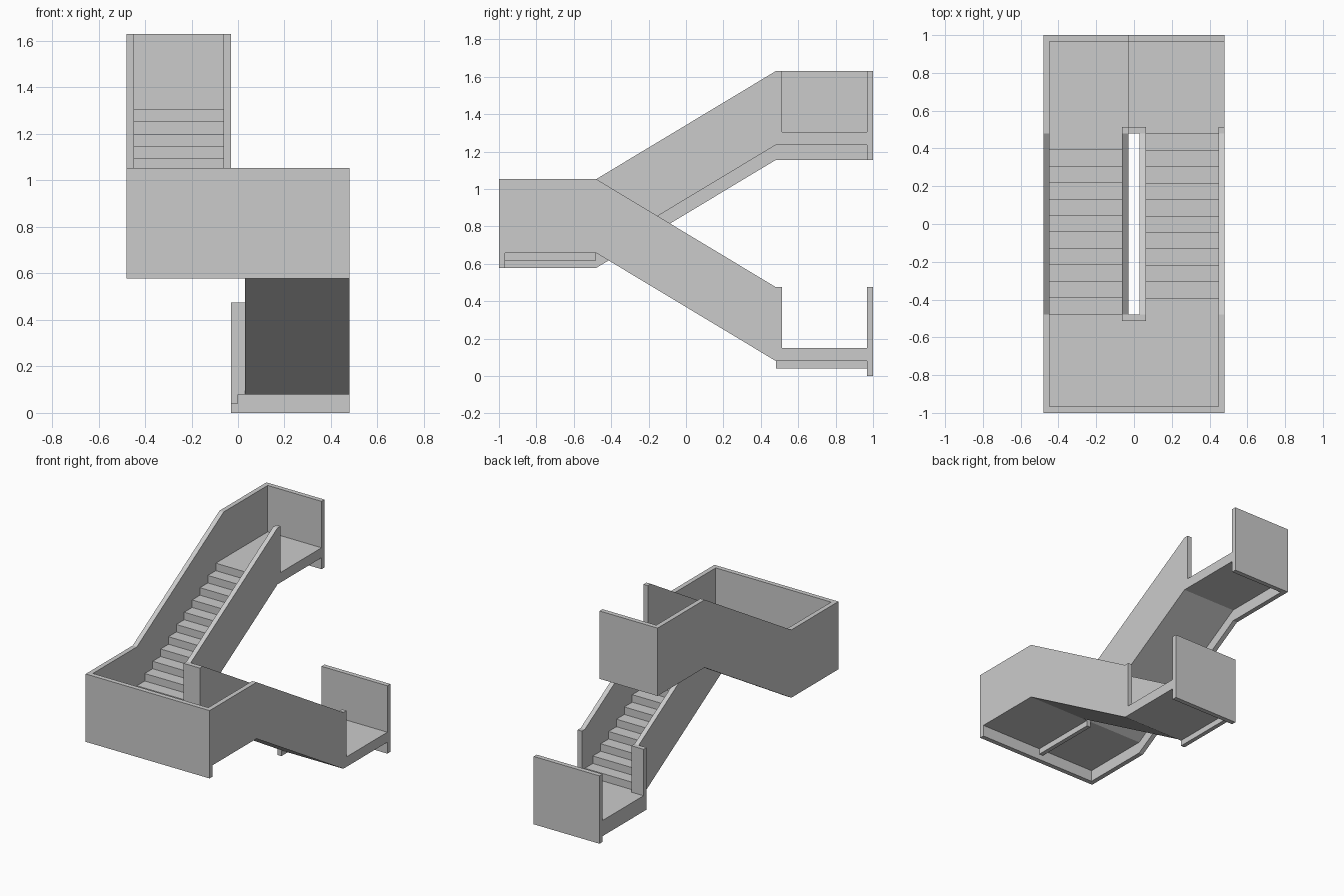
import bpy, bmesh

if "Cube" in bpy.data.objects:
    bpy.data.objects.remove(bpy.data.objects["Cube"])

# Shared dimensions
W, E, F, T = 0.48, 0.03, 0.48, 0.033      # half width, half well, half flight, wall thickness
IN, YI = W - T, 1 - T                     # inner faces of side and end walls
STEPS = 11
LOW, MID, TOP = 0.15, 0.7275, 1.305       # landing levels
SOFFIT, LIP, RAIL, BEAM = -0.07, -0.15, 0.325, -0.11   # offsets from level


def extrude(name, x0, x1, profile):
    """Extrude a (y, z) profile from x0 to x1."""
    bm = bmesh.new()
    face = bm.faces.new([bm.verts.new((x0, y, z)) for y, z in profile])
    res = bmesh.ops.extrude_face_region(bm, geom=[face])
    verts = [v for v in res["geom"] if isinstance(v, bmesh.types.BMVert)]
    bmesh.ops.translate(bm, verts=verts, vec=(x1 - x0, 0, 0))
    bmesh.ops.recalc_face_normals(bm, faces=bm.faces[:])
    mesh = bpy.data.meshes.new(name)
    bm.to_mesh(mesh)
    bm.free()
    obj = bpy.data.objects.new(name, mesh)
    bpy.context.collection.objects.link(obj)
    return obj


def box(name, x0, x1, y0, y1, z0, z1):
    return extrude(name, x0, x1, [(y0, z0), (y1, z0), (y1, z1), (y0, z1)])


def flight(name, x0, x1, s, z0, z1):
    """Stepped top with a sloping underside; s is the climbing direction in y."""
    run, rise = 2 * F / STEPS, (z1 - z0) / STEPS
    pts = [(-s * F, z0 + SOFFIT)]
    for k in range(STEPS):
        y = s * (k * run - F)
        pts += [(y, z0 + k * rise), (y, z0 + (k + 1) * rise)]
    pts += [(s * F, z1), (s * F, z1 + SOFFIT)]
    extrude(name, x0, x1, pts)


# Stair flights
flight("lower_flight", E + T, IN, -1, LOW, MID)
flight("upper_flight", -IN, -E - T, 1, MID, TOP)

# Landing slabs
box("lower_landing", -E, W, F, YI, LOW + SOFFIT, LOW)
box("middle_landing", -IN, IN, -YI, -F, MID + SOFFIT, MID)
box("upper_landing", -IN, -E, F, YI, TOP + SOFFIT, TOP)

# End walls
box("lower_end_wall", -E, W, YI, 1, LOW + LIP, LOW + RAIL)
box("middle_end_wall", -W, W, -1, -YI, MID + LIP, MID + RAIL)
box("upper_end_wall", -W, -E, YI, 1, TOP + LIP, TOP + RAIL)

# Outer side walls
extrude("left_side_wall", -W, -IN, [
    (-YI, MID + LIP), (-F, MID + LIP), (F, TOP + LIP), (YI, TOP + LIP),
    (YI, TOP + RAIL), (F, TOP + RAIL), (-F, MID + RAIL), (-YI, MID + RAIL)])
extrude("right_side_wall", IN, W, [
    (-YI, MID + SOFFIT), (-F, MID + SOFFIT), (F, LOW + SOFFIT), (F, LOW), (F + T, LOW),
    (F + T, LOW + RAIL), (F, LOW + RAIL), (-F, MID + RAIL), (-YI, MID + RAIL)])

# Inner walls beside the well
for name, x0, x1, end in (("lower_inner_wall", E, E + T, LOW),
                          ("upper_inner_wall", -E - T, -E, TOP)):
    extrude(name, x0, x1, [
        (-F, MID + SOFFIT), (F, end + SOFFIT), (F, end + RAIL), (-F, MID + RAIL)])

# Short walls closing the ends of the well
box("lower_well_wall", -E, E + T, F, F + T, LOW, LOW + RAIL)
box("middle_well_wall", -E - T, E + T, -F - T, -F, MID, MID + RAIL)
box("upper_well_wall", -E - T, -E, F, F + T, TOP, TOP + RAIL)

# Beams under the landings
box("lower_beam", -E, 0, F, YI, LOW + BEAM, LOW + SOFFIT)
box("middle_beam", -E, 0, -YI, -F, MID + BEAM, MID + SOFFIT)
